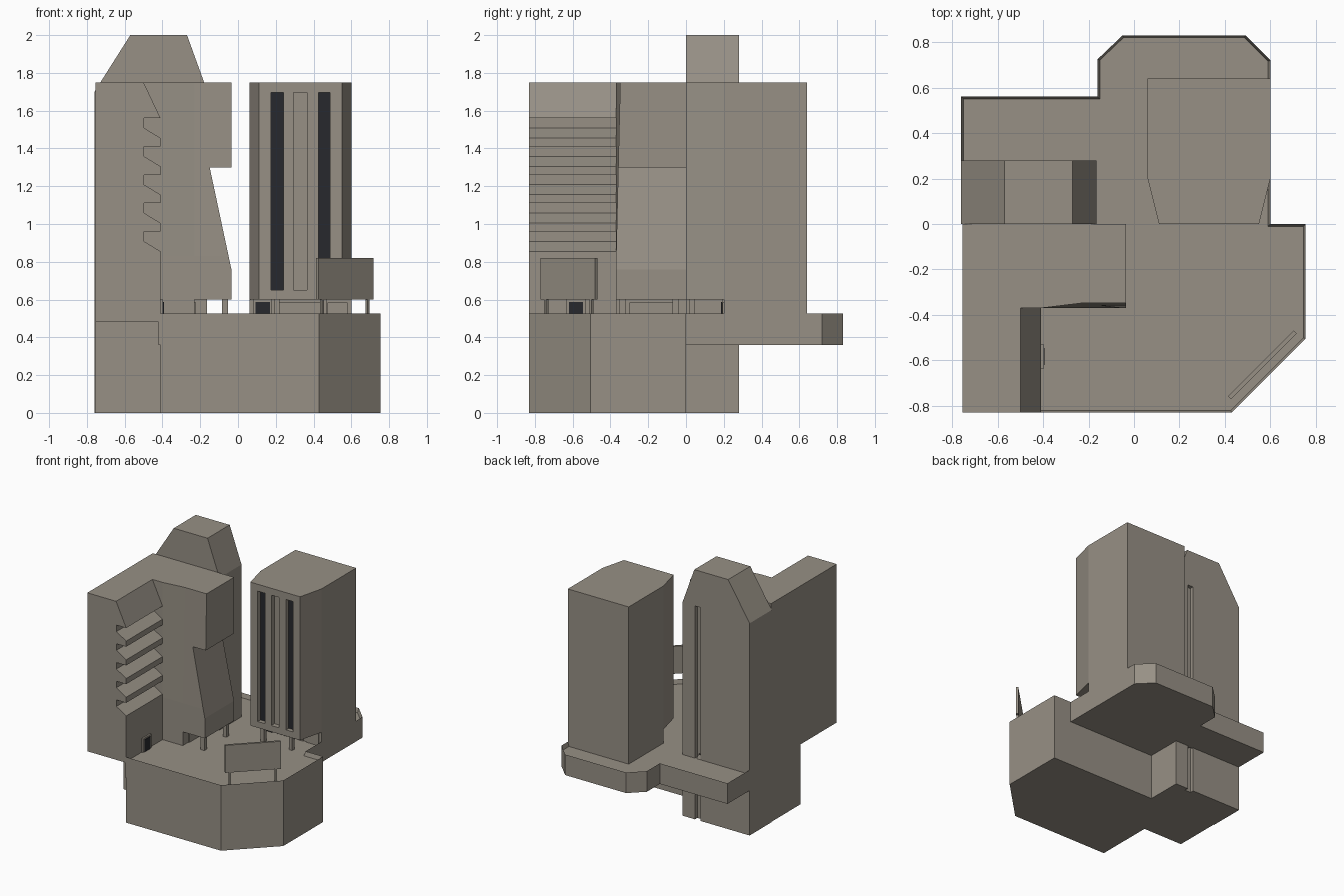
import bpy, bmesh, math
from mathutils import Vector

if "Cube" in bpy.data.objects:
    bpy.data.objects.remove(bpy.data.objects["Cube"], do_unlink=True)


def material(name, rgb):
    m = bpy.data.materials.new(name)
    m.use_nodes = True
    m.diffuse_color = (*rgb, 1)
    m.node_tree.nodes["Principled BSDF"].inputs["Base Color"].default_value = (*rgb, 1)
    return m


CONCRETE = material("warm grey concrete", (0.31, 0.28, 0.235))
GLASS = material("dark glass", (0.02, 0.022, 0.027))


def prism(name, pts, lo, hi, axis="z", mat=CONCRETE, edit=None):
    """Extrude a closed outline along z (outline in x, y) or y (outline in x, z)."""
    bm = bmesh.new()
    place = (lambda a, b: (a, b, lo)) if axis == "z" else (lambda a, b: (a, lo, b))
    face = bm.faces.new([bm.verts.new(place(a, b)) for a, b in pts])
    out = bmesh.ops.extrude_face_region(bm, geom=[face])
    step = Vector((0, 0, hi - lo)) if axis == "z" else Vector((0, hi - lo, 0))
    bmesh.ops.translate(bm, vec=step, verts=[g for g in out["geom"] if isinstance(g, bmesh.types.BMVert)])
    bmesh.ops.recalc_face_normals(bm, faces=bm.faces)
    if edit:
        edit(bm)
    me = bpy.data.meshes.new(name)
    bm.to_mesh(me)
    bm.free()
    me.materials.append(mat)
    ob = bpy.data.objects.new(name, me)
    bpy.context.collection.objects.link(ob)
    return ob


def box(name, x, y, z, mat=CONCRETE):
    return prism(name, [(x[0], y[0]), (x[1], y[0]), (x[1], y[1]), (x[0], y[1])], z[0], z[1], mat=mat)


def cut(target, cutters):
    """Carve recesses, then discard the cutters."""
    for c in cutters:
        mod = target.modifiers.new("recess", "BOOLEAN")
        mod.operation, mod.solver, mod.object = "DIFFERENCE", "EXACT", c
        bpy.context.view_layer.objects.active = target
        bpy.ops.object.modifier_apply(modifier=mod.name)
        bpy.data.objects.remove(c, do_unlink=True)


FLOOR, DECK, LIFT, ROOF = 0.49, 0.525, 0.6, 1.75

# Podium below the deck, open beneath the overhanging wing
prism("podium", [(-0.41, -0.83), (0.43, -0.83), (0.755, -0.505), (0.755, 0),
                 (-0.755, 0), (-0.755, -0.37), (-0.41, -0.37)], 0, 0.36)


# Deck with a thin parapet around a sunken floor
def sink_floor(bm):
    top = max(bm.faces, key=lambda f: f.calc_center_median().z)
    bmesh.ops.inset_region(bm, faces=[top], thickness=0.01, use_even_offset=True)
    for v in top.verts:
        v.co.z = FLOOR


prism("deck", [(-0.42, -0.83), (0.43, -0.83), (0.755, -0.505), (0.755, 0), (0.6, 0),
               (0.6, 0.72), (0.49, 0.83), (-0.05, 0.83), (-0.16, 0.725), (-0.16, 0.56),
               (-0.76, 0.56), (-0.76, 0.27), (-0.3, 0.27), (-0.3, -0.3), (-0.42, -0.3)],
      0.36, DECK, edit=sink_floor)

# Back tower with tapered crown and a vertical slot
back_tower = prism("back_tower", [(-0.76, 0), (-0.165, 0), (-0.165, 1.71), (-0.27, 2),
                                  (-0.57, 2), (-0.76, 1.7)], 0, 0.28, "y")
cut(back_tower, [box("slot_cutter", (-0.325, -0.275), (0.25, 0.3), (-0.1, 1.71))])


# Main block with a notched side and a front that leans back slightly
def lean_front(bm):
    for co, no in (((-0.41, 0, 0), (1, 0, 0)), ((-0.23, 0, 0), (1, 0, 0)), ((0, 0, 0.83), (0, 0, 1))):
        bmesh.ops.bisect_plane(bm, geom=bm.verts[:] + bm.edges[:] + bm.faces[:], plane_co=co, plane_no=no)
    for v in bm.verts:
        if v.co.y < -0.3 and v.co.x > -0.24 and v.co.z > 0.83:
            v.co.y += 0.022 * (v.co.z - 0.83) / (ROOF - 0.83)


prism("main_block", [(-0.755, 0.36), (-0.23, 0.36), (-0.23, LIFT), (-0.035, LIFT), (-0.035, 0.76),
                     (-0.15, 1.3), (-0.035, 1.3), (-0.035, ROOF), (-0.755, ROOF)],
      -0.37, 0, "y", edit=lean_front)
for i, y in enumerate((-0.335, -0.055)):
    box(f"main_block_leg_{i + 1}", (-0.085, -0.052), (y - 0.016, y + 0.016), (FLOOR, LIFT))
box("main_block_panel", (-0.23, -0.222), (-0.3, -0.07), (FLOOR, 0.585))

# Front wing with stepped louvre recesses
wing = [(-0.755, 0.48), (-0.755, ROOF), (-0.5, ROOF), (-0.41, 1.56)]
for i in range(5):
    z = 1.56 - 0.15 * i
    if i:
        wing.append((-0.41, z))
    wing += [(-0.497, z), (-0.497, z - 0.052), (-0.41, z - 0.105)]
wing.append((-0.41, 0.48))
prism("front_wing", wing, -0.83, -0.37, "y")

# Wing entrance
box("wing_door_frame", (-0.41, -0.397), (-0.635, -0.53), (FLOOR, LIFT))
box("wing_door", (-0.397, -0.393), (-0.62, -0.545), (FLOOR, 0.588), GLASS)

# Side tower with tapered front and three tall window slots
side_tower = prism("side_tower", [(0.06, 0.64), (0.06, 0.2), (0.11, 0), (0.55, 0),
                                  (0.6, 0.2), (0.6, 0.64)], LIFT, ROOF)
slots = [(0.175, 0.24), (0.295, 0.365), (0.425, 0.488)]
cut(side_tower, [box("window_cutter", s, (-0.1, 0.04), (0.65, 1.695)) for s in slots])
for name, s in (("right_window", slots[0]), ("left_window", slots[2])):
    box(name, s, (0.034, 0.042), (0.65, 1.695), GLASS)

# Recessed ground storey of the side tower
box("side_tower_base", (0.06, 0.6), (0.2, 0.64), (FLOOR, LIFT))
box("side_tower_door_frame", (0.08, 0.18), (0.19, 0.2), (FLOOR, LIFT))
box("side_tower_door", (0.092, 0.17), (0.186, 0.19), (FLOOR, 0.588), GLASS)
for i, x in enumerate(((0.215, 0.44), (0.475, 0.58))):
    box(f"side_tower_panel_{i + 1}", x, (0.192, 0.2), (FLOOR, 0.585))
for i, x in enumerate((0.205, 0.455)):
    box(f"side_tower_leg_{i + 1}", (x - 0.014, x + 0.014), (0.015, 0.045), (FLOOR, LIFT))

# Billboard along the chamfered corner, on two posts
centre = Vector((0.565, -0.62, 0))
billboard = [box("billboard", (-0.205, 0.205), (-0.009, 0.009), (LIFT, 0.82))]
for i, x in enumerate((-0.17, 0.17)):
    billboard.append(box(f"billboard_post_{i + 1}", (x - 0.008, x + 0.008), (-0.008, 0.008), (FLOOR, LIFT)))
for ob in billboard:
    ob.location = centre
    ob.rotation_euler.z = math.radians(45)
